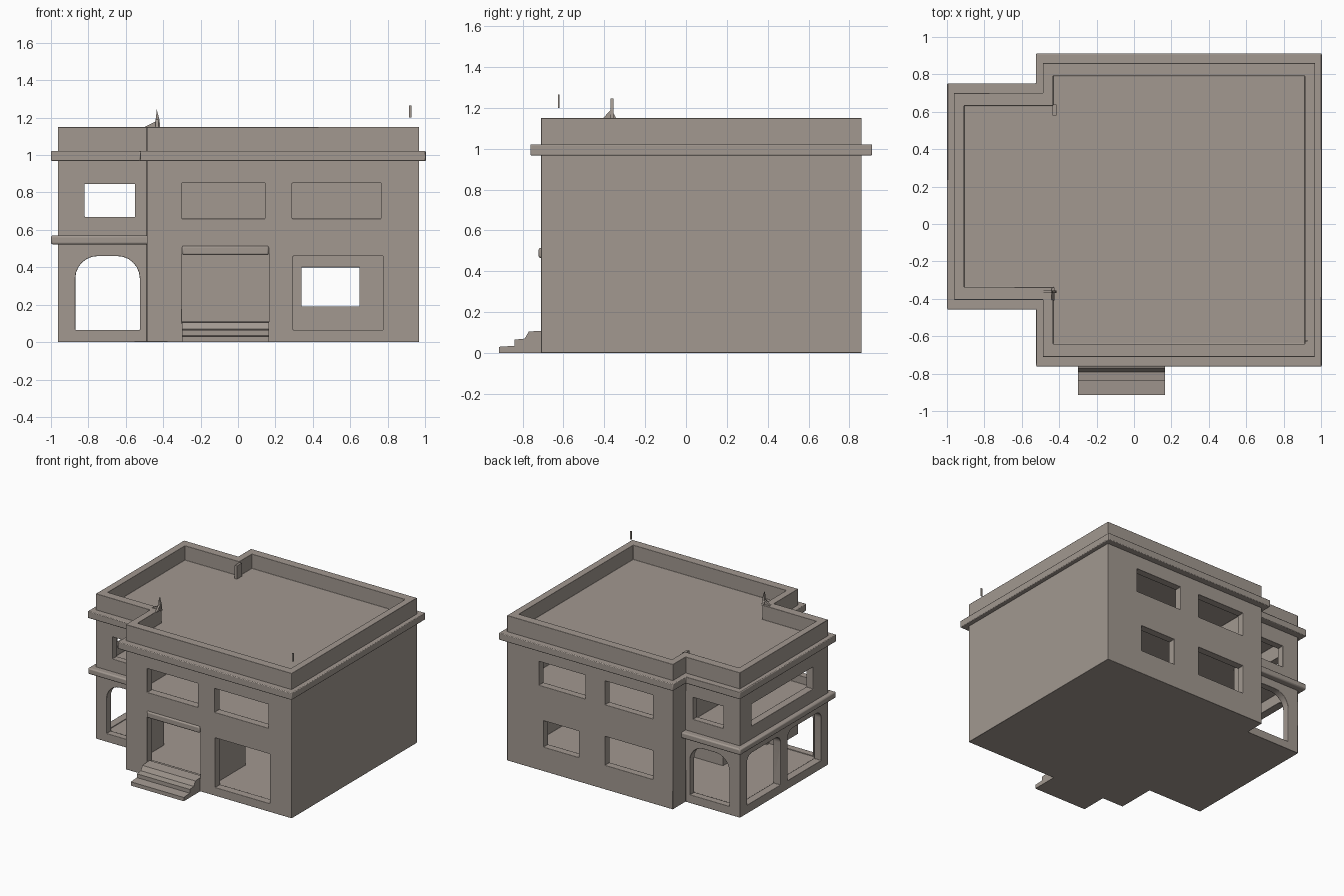
import bpy, bmesh, math

if "Cube" in bpy.data.objects:
    bpy.data.objects.remove(bpy.data.objects["Cube"])

stone = bpy.data.materials.new("warm grey stone")
stone.diffuse_color = (0.36, 0.315, 0.28, 1)
stone.use_nodes = True
stone.node_tree.nodes["Principled BSDF"].inputs["Base Color"].default_value = stone.diffuse_color


def prism(name, profile, axis, lo, hi):
    """Extrude a 2D profile along axis; remaining axes keep x, y, z order."""
    bm = bmesh.new()

    def place(p, t):
        c = list(p)
        c.insert("xyz".index(axis), t)
        return bm.verts.new(c)
    a = [place(p, lo) for p in profile]
    b = [place(p, hi) for p in profile]
    n = len(profile)
    bm.faces.new(a)
    bm.faces.new(b)
    for i in range(n):
        bm.faces.new((a[i], a[(i + 1) % n], b[(i + 1) % n], b[i]))
    bmesh.ops.recalc_face_normals(bm, faces=bm.faces)
    me = bpy.data.meshes.new(name)
    bm.to_mesh(me)
    bm.free()
    ob = bpy.data.objects.new(name, me)
    bpy.context.collection.objects.link(ob)
    me.materials.append(stone)
    return ob


def rect(u0, u1, v0, v1):
    return [(u0, v0), (u1, v0), (u1, v1), (u0, v1)]


def arch(u0, u1, v0, v1, r=0.12):
    pts = [(u0, v0), (u1, v0)]
    for c, start in ((u1 - r, 0), (u0 + r, 90)):
        for i in range(7):
            t = math.radians(start + 15 * i)
            pts.append((c + r * math.cos(t), v1 - r + r * math.sin(t)))
    return pts


def box(name, x0, x1, y0, y1, z0, z1):
    return prism(name, rect(x0, x1, y0, y1), "z", z0, z1)


def footprint(dx, dy):
    """Stepped ground plan, grown by dx and dy."""
    m0, m1, f, b = -0.487 - dx, 0.968 + dx, -0.71 - dy, 0.86 + dy
    w, wf, wb = -0.963 - dx, -0.405 - dy, 0.70 + dy
    return [(m0, f), (m1, f), (m1, b), (m0, b), (m0, wb), (w, wb), (w, wf), (m0, wf)]


def cut(ob, cutter):
    bpy.context.view_layer.objects.active = ob
    m = ob.modifiers.new("cut", "BOOLEAN")
    m.operation = "DIFFERENCE"
    m.solver = "EXACT"
    m.object = cutter
    bpy.ops.object.modifier_apply(modifier=m.name)
    bpy.data.objects.remove(cutter)


def soften(ob, width):
    bm = bmesh.new()
    bm.from_mesh(ob.data)
    bmesh.ops.remove_doubles(bm, verts=bm.verts, dist=0.0005)
    bmesh.ops.dissolve_limit(bm, angle_limit=math.radians(2), verts=bm.verts, edges=bm.edges)
    bm.to_mesh(ob.data)
    bm.free()
    m = ob.modifiers.new("soft edges", "BEVEL")
    m.width = width
    m.segments = 2
    m.limit_method = "ANGLE"
    m.angle_limit = math.radians(40)
    bpy.ops.object.select_all(action="DESELECT")
    ob.select_set(True)
    bpy.context.view_layer.objects.active = ob
    bpy.ops.object.shade_smooth_by_angle(angle=math.radians(50))


# walls and roof: one solid, hollowed for roof tray, rooms and openings
walls = prism("walls_and_roof", footprint(0, 0), "z", 0, 1.15)
cut(walls, prism("roof_tray", footprint(-0.055, -0.068), "z", 1.035, 1.3))
for z0, z1 in ((0.06, 0.545), (0.61, 0.96)):
    cut(walls, box("main_room", -0.425, 0.905, -0.645, 0.80, z0, z1))
    cut(walls, box("wing_room", -0.90, -0.485, -0.35, 0.645, z0, z1))
# the ground floor is open between wing and main block
cut(walls, box("passage", -0.55, -0.40, -0.32, 0.62, 0.06, 0.545))

# front and back openings of the main block
FRONT, BACK = (-0.8, -0.6), (0.75, 1.0)
for side, x0, x1, z0, z1 in (
        (FRONT, -0.30, 0.145, 0.66, 0.85), (FRONT, 0.29, 0.765, 0.66, 0.85),
        (FRONT, -0.30, 0.165, 0.10, 0.50), (FRONT, 0.295, 0.775, 0.065, 0.46),
        (BACK, -0.31, 0.11, 0.67, 0.86), (BACK, 0.28, 0.69, 0.67, 0.86),
        (BACK, -0.31, 0.11, 0.19, 0.42), (BACK, 0.34, 0.65, 0.19, 0.40)):
    cut(walls, prism("opening", rect(x0, x1, z0, z1), "y", *side))

# wing openings: arches below, windows above
for lo, hi in ((-0.5, -0.3), (0.6, 0.8)):
    cut(walls, prism("arch", arch(-0.87, -0.525, 0.065, 0.46), "y", lo, hi))
    cut(walls, prism("window", rect(-0.82, -0.55, 0.67, 0.845), "y", lo, hi))
for y0, y1 in ((-0.32, 0.10), (0.19, 0.61)):
    cut(walls, prism("side_arch", arch(y0, y1, 0.065, 0.46, 0.06), "x", -1.1, -0.85))
cut(walls, prism("side_window", rect(-0.22, 0.55, 0.67, 0.845), "x", -1.1, -0.85))
soften(walls, 0.012)

# interior partitions
box("lower_partition", -0.43, 0.22, 0.10, 0.15, 0.05, 0.56)
box("entrance_wall", 0.20, 0.25, -0.66, -0.26, 0.05, 0.56)
box("upper_partition", -0.44, 0.92, 0.10, 0.15, 0.60, 0.97)

# cornice ring around the whole building
cornice = prism("cornice", footprint(0.036, 0.052), "z", 0.967, 1.022)
cut(cornice, prism("cornice_hole", footprint(-0.02, -0.02), "z", 0.9, 1.1))
soften(cornice, 0.01)

# string course around the wing
band = box("wing_band", -1.0, -0.47, -0.455, 0.75, 0.522, 0.57)
cut(band, box("band_hole", -0.94, -0.4, -0.39, 0.685, 0.4, 0.7))
soften(band, 0.01)

# door lintel and steps
soften(box("door_lintel", -0.30, 0.165, -0.722, -0.66, 0.465, 0.515), 0.01)
prism("steps", [(-0.68, 0), (-0.915, 0), (-0.915, 0.03), (-0.84, 0.035), (-0.84, 0.065),
                (-0.79, 0.07), (-0.77, 0.105), (-0.68, 0.11)], "x", -0.30, 0.165)

# small fins on the parapet at the inner corners
prism("front_fin", [(-0.51, 1.145), (-0.415, 1.145), (-0.42, 1.19), (-0.435, 1.245), (-0.44, 1.18)],
      "y", -0.37, -0.355)
prism("front_fin_side", [(-0.41, 1.145), (-0.34, 1.145), (-0.365, 1.195)], "x", -0.44, -0.425)
box("back_fin", -0.435, -0.415, 0.58, 0.64, 1.03, 1.14)
box("corner_rod", 0.913, 0.927, -0.627, -0.62, 1.2, 1.265)
